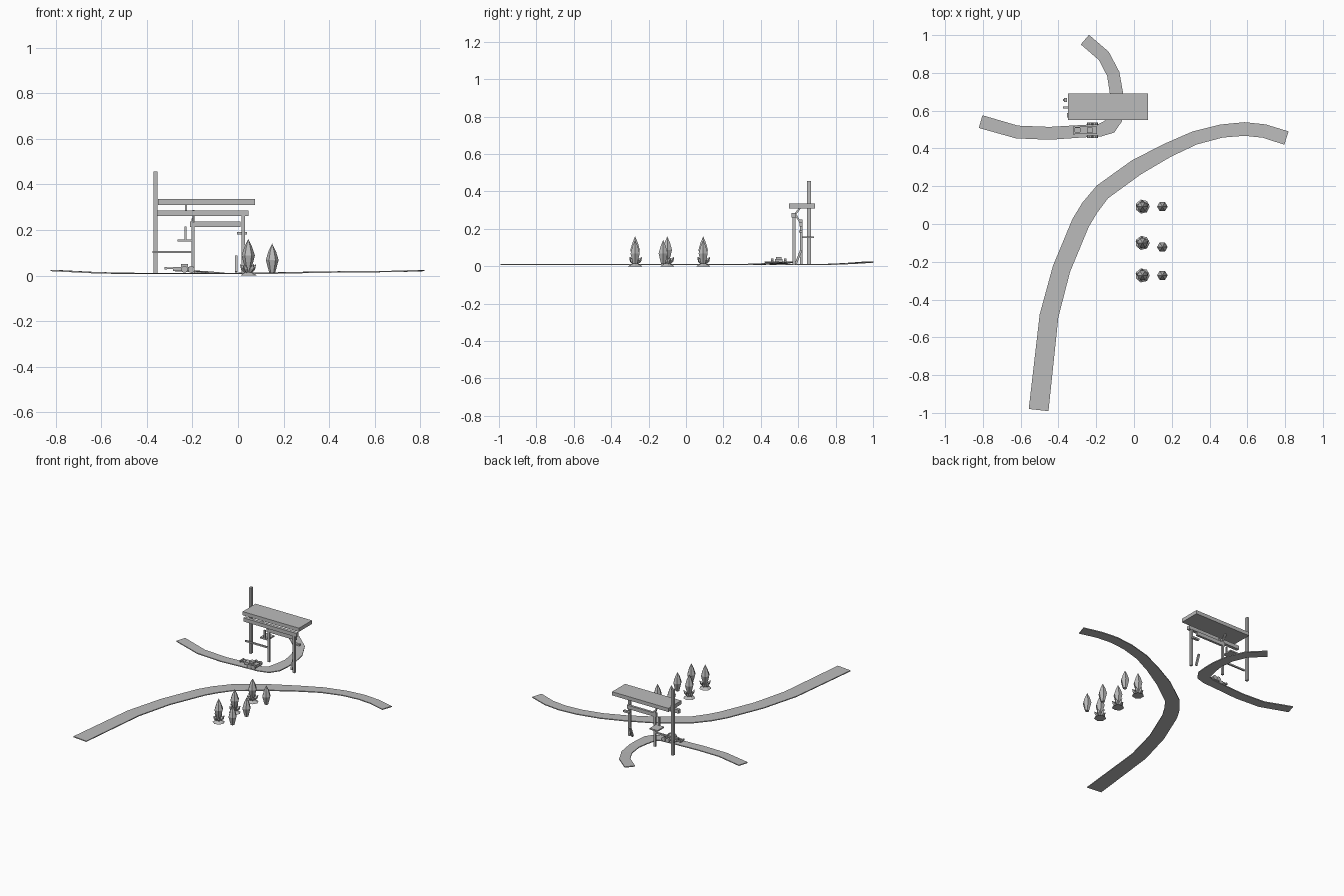
import bpy, bmesh, math
from mathutils import Vector, Matrix

if "Cube" in bpy.data.objects:
    bpy.data.objects.remove(bpy.data.objects["Cube"], do_unlink=True)

grey = bpy.data.materials.new("plain_grey")
grey.use_nodes = True
grey_colour = (0.5, 0.5, 0.5, 1)
grey.diffuse_color = grey_colour
grey.node_tree.nodes["Principled BSDF"].inputs["Base Color"].default_value = grey_colour


def finish(name, bm):
    bmesh.ops.recalc_face_normals(bm, faces=bm.faces)
    mesh = bpy.data.meshes.new(name)
    bm.to_mesh(mesh)
    bm.free()
    mesh.materials.append(grey)
    obj = bpy.data.objects.new(name, mesh)
    bpy.context.collection.objects.link(obj)
    return obj


def box(name, x, y, z):
    """Box from three (low, high) ranges."""
    bm = bmesh.new()
    bmesh.ops.create_cube(bm, size=1)
    for v in bm.verts:
        v.co = [r[0] if c < 0 else r[1] for c, r in zip(v.co, (x, y, z))]
    return finish(name, bm)


def strut(name, start, end, size):
    """Square bar between two points."""
    a, b = Vector(start), Vector(end)
    bm = bmesh.new()
    bmesh.ops.create_cube(bm, size=1)
    turn = (b - a).to_track_quat("Z", "Y").to_matrix().to_4x4()
    scale = Matrix.Diagonal((size, size, (b - a).length, 1))
    bm.transform(Matrix.Translation((a + b) / 2) @ turn @ scale)
    return finish(name, bm)


def road(name, path, thick=0.006):
    """Flat strip through (x, y, top height, width) stations."""
    bm = bmesh.new()
    rings = []
    for i, (x, y, z, w) in enumerate(path):
        p, q = path[max(i - 1, 0)], path[min(i + 1, len(path) - 1)]
        along = Vector((q[0] - p[0], q[1] - p[1], 0)).normalized()
        side = Vector((-along.y, along.x, 0)) * w / 2
        mid, drop = Vector((x, y, z)), Vector((0, 0, -thick))
        ring = (mid + side, mid - side, mid - side + drop, mid + side + drop)
        rings.append([bm.verts.new(c) for c in ring])
    for a, b in zip(rings, rings[1:]):
        for k in range(4):
            n = (k + 1) % 4
            bm.faces.new((a[k], a[n], b[n], b[k]))
    bm.faces.new(rings[0])
    bm.faces.new(rings[-1])
    return finish(name, bm)


def add_spindle(bm, profile, sides, matrix):
    """Faceted turned shape from (radius, height) pairs, ending in a tip."""
    rings = []
    for r, z in profile[:-1]:
        angles = [math.tau * k / sides for k in range(sides)]
        rings.append([bm.verts.new(matrix @ Vector((r * math.cos(a), r * math.sin(a), z))) for a in angles])
    tip = bm.verts.new(matrix @ Vector((0, 0, profile[-1][1])))
    bm.faces.new(rings[0])
    for a, b in zip(rings, rings[1:]):
        for k in range(sides):
            n = (k + 1) % sides
            bm.faces.new((a[k], a[n], b[n], b[k]))
    for k in range(sides):
        bm.faces.new((rings[-1][k], rings[-1][(k + 1) % sides], tip))


# Roads
G = 0.012
road("long_road", [
    (-.505, -.985, G, .105), (-.45, -.487, G, .1), (-.384, -.238, G, .096),
    (-.283, .005, G, .096), (-.235, .085, G, .095), (-.167, .17, G, .09),
    (.013, .3, G, .088), (.177, .39, .014, .077), (.32, .455, .017, .072),
    (.463, .492, .019, .07), (.585, .503, .02, .072), (.69, .492, .021, .072),
    (.807, .455, .025, .074)])
road("short_road", [
    (-.26, .976, .025, .067), (-.16, .89, .019, .068), (-.11, .795, .014, .068),
    (-.093, .693, G, .07), (-.098, .62, G, .08), (-.108, .555, G, .09),
    (-.13, .515, G, .08), (-.18, .497, G, .068), (-.26, .492, G, .066),
    (-.447, .48, G, .068), (-.62, .487, .015, .068), (-.812, .542, .025, .07)])

# Shelter: roof, beams and posts
box("roof", (-.35, .075), (.55, .69), (.31, .335))
box("front_beam", (-.355, .045), (.565, .587), (.26, .285))
box("middle_beam", (-.21, .01), (.608, .624), (.212, .237))
box("tall_post", (-.37, -.354), (.647, .667), (.008, .457))
box("middle_post", (-.205, -.19), (.609, .624), (.008, .25))
box("right_post", (.015, .03), (.569, .585), (.008, .262))

# Shelter: rails, braces and shelf
box("side_rail", (-.375, -.2), (.612, .622), (.098, .108))
box("rail_end", (-.375, -.36), (.652, .662), (.098, .108))
box("shelf", (-.265, -.205), (.615, .685), (.15, .159))
box("right_bracket", (-.005, .04), (.605, .622), (.18, .192))
strut("roof_brace", (-.228, .585, .28), (-.228, .612, .315), .01)
strut("beam_brace", (-.195, .58, .285), (-.195, .617, .225), .01)
strut("shelf_hanger", (-.23, .617, .215), (-.23, .617, .155), .01)
strut("leaning_plank", (-.008, .588, .015), (-.008, .615, .085), .012)

# Cart
box("cart_body", (-.285, -.195), (.477, .515), (.02, .038))
box("cart_cab", (-.25, -.22), (.482, .51), (.036, .05))
box("cart_front_bar", (-.322, -.312), (.475, .517), (.027, .038))
for side, y in (("right", .48), ("left", .508)):
    box("cart_" + side + "_arm", (-.316, -.28), (y, y + .006), (.028, .036))
    for end, x in (("front", -.235), ("rear", -.205)):
        bm = bmesh.new()
        spot = Matrix.Translation((x, .461 if side == "right" else .531, .027))
        bmesh.ops.create_cone(bm, cap_ends=True, segments=10, radius1=.015, radius2=.015,
                              depth=.014, matrix=spot @ Matrix.Rotation(math.pi / 2, 4, "X"))
        finish("cart_" + end + "_" + side + "_wheel", bm)

# Trees: tall ones have a skirt of pointed leaves, small ones are plain
tall = [(.018, 0), (.012, .03), (.022, .06), (.029, .088), (.017, .125), (0, .16)]
small = [(.013, .012), (.022, .045), (.028, .068), (.017, .105), (0, .14)]
leaf = [(.006, 0), (.011, .025), (0, .048)]
for i, (tall_y, small_y) in enumerate(((.092, .092), (-.1, -.122), (-.272, -.272))):
    bm = bmesh.new()
    spot = Matrix.Translation((.045, tall_y, 0))
    add_spindle(bm, tall, 6, spot)
    for k in range(5):
        turn = Matrix.Rotation(math.tau * k / 5 + .4, 4, "Z")
        lean = Matrix.Rotation(math.radians(38), 4, "Y")
        add_spindle(bm, leaf, 4, spot @ turn @ Matrix.Translation((.008, 0, .012)) @ lean)
    add_spindle(bm, [(.038, 0), (.026, .008), (0, .022)], 7, spot)
    finish("tall_tree_" + str(i + 1), bm)
    bm = bmesh.new()
    add_spindle(bm, small, 6, Matrix.Translation((.15, small_y, 0)))
    finish("small_tree_" + str(i + 1), bm)
